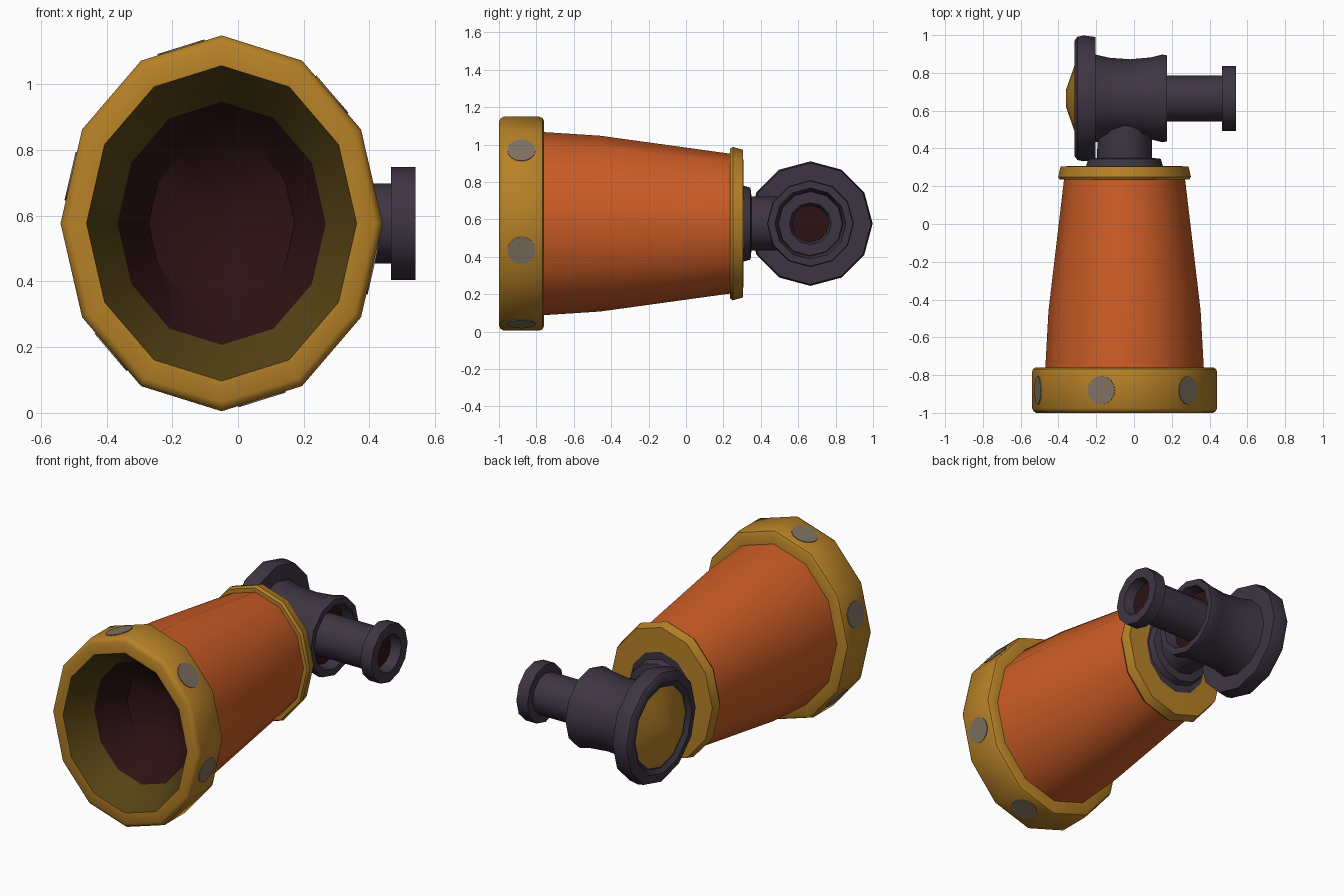
import bpy, bmesh, math
from mathutils import Vector, Matrix

if "Cube" in bpy.data.objects:
    bpy.data.objects.remove(bpy.data.objects["Cube"])

CX, CZ = -0.05, 0.577      # main barrel axis (runs along y)
CY = 0.665                 # side tube axis (runs along x)
SX = 0.857                 # barrel is narrower than it is tall
N = 12


def material(name, rgb):
    m = bpy.data.materials.new(name)
    m.diffuse_color = (*rgb, 1)
    m.use_nodes = True
    m.node_tree.nodes["Principled BSDF"].inputs["Base Color"].default_value = m.diffuse_color
    return m


GOLD = material("gold", (0.47, 0.22, 0.020))
DARK_GOLD = material("dark_gold", (0.09, 0.055, 0.007))
ORANGE = material("orange", (0.60, 0.108, 0.019))
PURPLE = material("dark_purple", (0.048, 0.036, 0.056))
MAROON = material("dark_maroon", (0.026, 0.006, 0.007))
GREY = material("rivet_grey", (0.21, 0.165, 0.12))


def finish(bm, name, mats):
    me = bpy.data.meshes.new(name)
    bm.to_mesh(me)
    bm.free()
    for m in mats:
        me.materials.append(m)
    ob = bpy.data.objects.new(name, me)
    bpy.context.collection.objects.link(ob)
    bpy.ops.object.select_all(action='DESELECT')
    ob.select_set(True)
    bpy.context.view_layer.objects.active = ob
    bpy.ops.object.shade_smooth_by_angle(angle=math.radians(38))
    return ob


def lathe(name, profile, mats, axis='Y', sx=1.0):
    """Turn (position, radius, material of next band) points around an axis."""
    bm = bmesh.new()
    rings = []
    for p, r, _ in profile:
        ring = []
        for i in range(N):
            a = 2 * math.pi * i / N
            c, s = r * math.cos(a), r * math.sin(a)
            co = (CX + sx * c, p, CZ + s) if axis == 'Y' else (p, CY + c, CZ - s)
            ring.append(bm.verts.new(co))
        rings.append(ring)
    for k in range(len(rings) - 1):
        for i in range(N):
            j = (i + 1) % N
            f = bm.faces.new((rings[k][i], rings[k + 1][i], rings[k + 1][j], rings[k][j]))
            f.material_index = profile[k][2]
    bmesh.ops.remove_doubles(bm, verts=bm.verts, dist=1e-5)
    return finish(bm, name, mats)


# Front ring with its tapering bore
lathe("muzzle_ring", [
    (-0.56, 0.0, 1), (-0.66, 0.26, 1), (-0.84, 0.37, 2), (-1.0, 0.48, 0),
    (-1.0, 0.545, 0), (-0.992, 0.562, 0), (-0.975, 0.572, 0),
    (-0.785, 0.572, 0), (-0.768, 0.565, 0), (-0.76, 0.55, 0), (-0.76, 0.47, 0)],
    [GOLD, MAROON, DARK_GOLD], sx=SX)

# Tapered barrel
lathe("barrel", [(-0.77, 0.49, 0), (-0.46, 0.47, 0), (0.25, 0.372, 0)], [ORANGE], sx=SX)

# Rear ring and its dark centre
lathe("rear_ring", [
    (0.235, 0.36, 0), (0.235, 0.40, 0), (0.25, 0.41, 0), (0.305, 0.395, 0),
    (0.308, 0.25, 1), (0.308, 0.0, 1)], [GOLD, PURPLE], sx=SX)

# Neck joining barrel and side tube
lathe("neck", [
    (0.30, 0.205, 0), (0.345, 0.192, 0), (0.35, 0.145, 0), (0.56, 0.143, 0), (0.56, 0.0, 0)],
    [PURPLE])

# Cross body: rim on the left, waisted drum, recessed right end
lathe("cross_body", [
    (-0.295, 0.0, 0), (-0.295, 0.245, 0), (-0.315, 0.27, 0), (-0.315, 0.305, 0),
    (-0.30, 0.326, 0), (-0.265, 0.333, 0), (-0.205, 0.325, 0), (-0.205, 0.232, 0),
    (-0.13, 0.215, 0), (-0.02, 0.207, 0), (0.09, 0.217, 0), (0.15, 0.232, 0),
    (0.175, 0.228, 0), (0.175, 0.19, 0), (0.11, 0.175, 1), (0.11, 0.0, 1)],
    [PURPLE, MAROON], axis='X')

# Domed lens on the left
lathe("lens", [(-0.36, 0.0, 0), (-0.36, 0.045, 0), (-0.315, 0.175, 0), (-0.293, 0.242, 0)],
      [GOLD], axis='X')

# Eyepiece tube with flange and bore
lathe("eyepiece", [
    (0.10, 0.122, 0), (0.466, 0.122, 0), (0.466, 0.172, 0), (0.54, 0.172, 0),
    (0.54, 0.112, 0), (0.48, 0.098, 1), (0.48, 0.0, 1)], [PURPLE, MAROON], axis='X')

# Flat rivets on every second facet of the front ring
for k in range(6):
    a = math.radians(45 + 60 * k)
    p0, p1 = [Vector((SX * math.cos(a + d), 0, math.sin(a + d))) * 0.572
              for d in (-math.pi / N, math.pi / N)]
    t = (p1 - p0).normalized()
    y = Vector((0, 1, 0))
    n = y.cross(t) if y.cross(t).dot(p0) > 0 else t.cross(y)
    pos = (p0 + p1) / 2 + Vector((CX, -0.88, CZ)) + n * 0.001
    bm = bmesh.new()
    bmesh.ops.create_cone(bm, cap_ends=True, segments=16, radius1=0.075, radius2=0.075,
                          depth=0.006,
                          matrix=Matrix.Translation(pos) @ n.to_track_quat('Z', 'Y').to_matrix().to_4x4())
    finish(bm, f"rivet_{k + 1}", [GREY])
